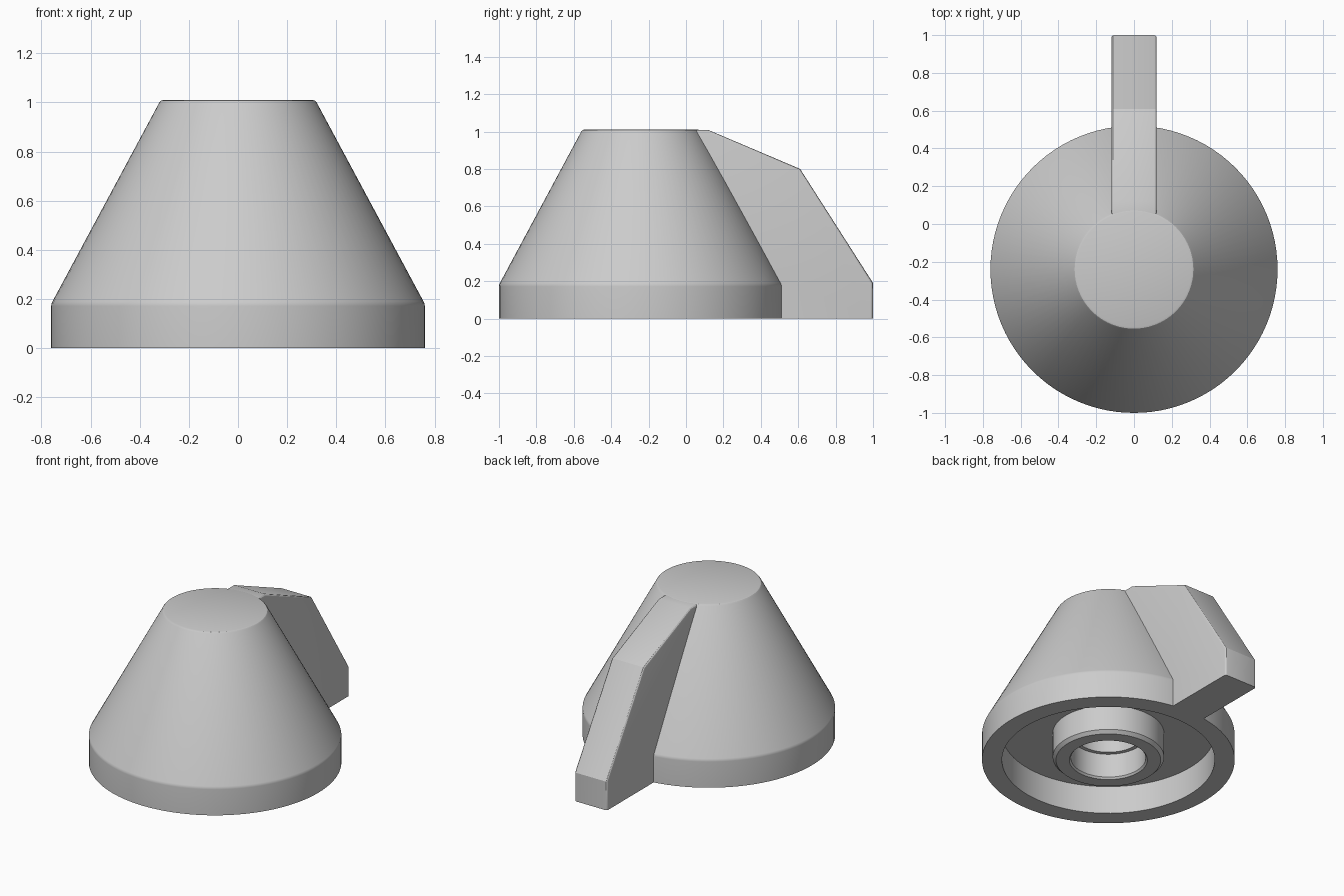
import bpy, bmesh, math
from mathutils import Matrix, Vector

cube = bpy.data.objects.get("Cube")
if cube:
    bpy.data.objects.remove(cube, do_unlink=True)

AXIS_Y = -0.24

grey = bpy.data.materials.new("plain grey")
grey.use_nodes = True
colour = (0.6, 0.6, 0.6, 1)
grey.diffuse_color = colour
grey.node_tree.nodes["Principled BSDF"].inputs["Base Color"].default_value = colour


def finish(bm, name):
    bmesh.ops.recalc_face_normals(bm, faces=bm.faces)
    mesh = bpy.data.meshes.new(name)
    bm.to_mesh(mesh)
    bm.free()
    mesh.materials.append(grey)
    obj = bpy.data.objects.new(name, mesh)
    bpy.context.collection.objects.link(obj)
    bpy.ops.object.select_all(action="DESELECT")
    obj.select_set(True)
    bpy.context.view_layer.objects.active = obj
    bpy.ops.object.shade_smooth_by_angle(angle=math.radians(25))


def lathe(name, profile, steps=96):
    """Revolve (radius, height) points around the knob axis."""
    bm = bmesh.new()
    verts = [bm.verts.new((r, 0, z)) for r, z in profile]
    edges = [bm.edges.new(pair) for pair in zip(verts, verts[1:])]
    bmesh.ops.spin(bm, geom=verts + edges, cent=(0, 0, 0), axis=(0, 0, 1),
                   angle=math.tau, steps=steps, use_duplicate=False)
    bmesh.ops.remove_doubles(bm, verts=bm.verts, dist=0.0005)
    bmesh.ops.translate(bm, verts=bm.verts, vec=(0, AXIS_Y, 0))
    finish(bm, name)


# Conical body with hollow underside, central boss and stepped shaft bore
lathe("knob_body", [
    (0, 1.01), (0.305, 1.01), (0.314, 1.007), (0.32, 1.0),
    (0.755, 0.19), (0.759, 0.182), (0.76, 0.172), (0.76, 0),
    (0.64, 0), (0.64, 0.185), (0.335, 0.185),
    (0.335, 0.02), (0.315, 0), (0.235, 0), (0.225, 0.012),
    (0.225, 0.17), (0.2, 0.17), (0.2, 0.6), (0, 0.6)])

# Pointer fin: side profile extruded across x, long edges rounded
fin = [(0.5, 0), (1, 0), (1, 0.19), (0.61, 0.8), (0.12, 1.008),
       (0.03, 1.008), (0.03, 0.95), (0.45, 0.25)]
bm = bmesh.new()
side = bm.faces.new([bm.verts.new((-0.12, y, z)) for y, z in fin])
extruded = bmesh.ops.extrude_face_region(bm, geom=[side])["geom"]
bmesh.ops.translate(bm, vec=(0.24, 0, 0),
                    verts=[v for v in extruded if isinstance(v, bmesh.types.BMVert)])
long_edges = [e for e in bm.edges
              if abs(e.verts[0].co.x - e.verts[1].co.x) < 0.01
              and max(v.co.z for v in e.verts) > 0.01
              and max(v.co.y for v in e.verts) > 0.11
              and min(v.co.y for v in e.verts) != 0.5
              and not any(abs(v.co.y - 0.45) < 0.01 for v in e.verts)]
bmesh.ops.bevel(bm, geom=long_edges, offset=0.015, segments=3,
                profile=0.5, affect="EDGES")
finish(bm, "pointer_fin")
